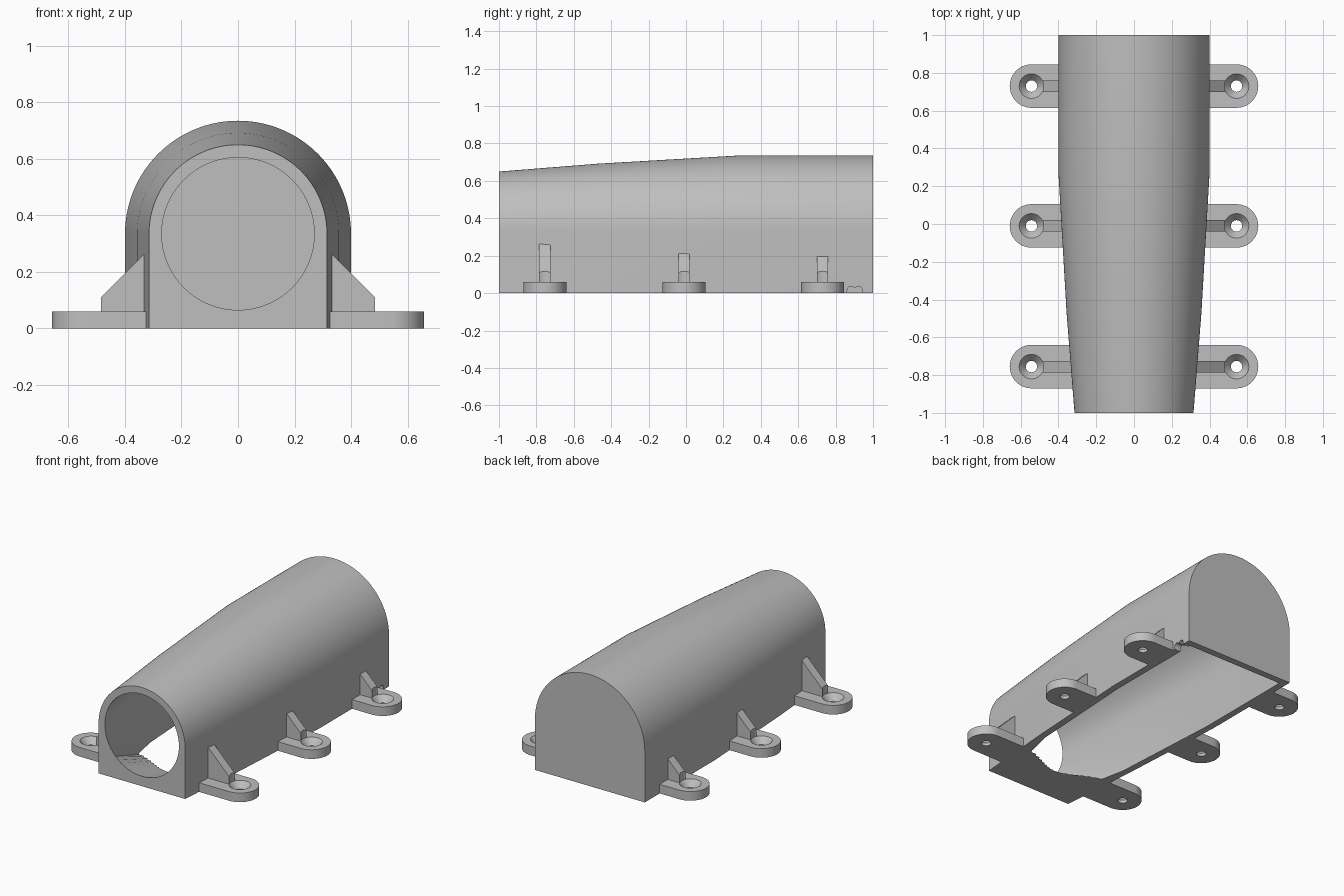
import bpy, bmesh, math
from mathutils import Vector

if "Cube" in bpy.data.objects:
    bpy.data.objects.remove(bpy.data.objects["Cube"])

grey = bpy.data.materials.new("light grey")
grey.use_nodes = True
COLOUR = (0.52, 0.52, 0.52, 1)
grey.diffuse_color = COLOUR
grey.node_tree.nodes["Principled BSDF"].inputs["Base Color"].default_value = COLOUR

AXIS = 0.335      # height of the arch centre
WALL = 0.045
STEPS = 64
STATIONS = [(-1, 0.315), (-0.47, 0.357), (0.27, 0.4), (1, 0.4)]


def loft(name, rings):
    """Closed solid skinned through rings of equal length."""
    bm = bmesh.new()
    rows = [[bm.verts.new(p) for p in ring] for ring in rings]
    n = len(rows[0])
    for a, b in zip(rows, rows[1:]):
        for i in range(n):
            j = (i + 1) % n
            bm.faces.new((a[i], a[j], b[j], b[i]))
    bm.faces.new(rows[0])
    bm.faces.new(rows[-1])
    bmesh.ops.recalc_face_normals(bm, faces=bm.faces)
    mesh = bpy.data.meshes.new(name)
    bm.to_mesh(mesh)
    bm.free()
    mesh.materials.append(grey)
    obj = bpy.data.objects.new(name, mesh)
    bpy.context.scene.collection.objects.link(obj)
    return obj


def cut(obj, cutters):
    """Subtract the cutters and bake the result."""
    for c in cutters:
        c.hide_render = True
        mod = obj.modifiers.new("cut", 'BOOLEAN')
        mod.operation, mod.solver, mod.object = 'DIFFERENCE', 'EXACT', c
    bpy.context.view_layer.update()
    graph = bpy.context.evaluated_depsgraph_get()
    baked = bpy.data.meshes.new_from_object(obj.evaluated_get(graph))
    obj.modifiers.clear()
    obj.data = baked


def smooth(obj):
    bpy.ops.object.select_all(action='DESELECT')
    obj.select_set(True)
    bpy.context.view_layer.objects.active = obj
    bpy.ops.object.shade_smooth_by_angle(angle=math.radians(25))


def half_width(y):
    for (y0, r0), (y1, r1) in zip(STATIONS, STATIONS[1:]):
        if y <= y1:
            return r0 + (r1 - r0) * (y - y0) / (y1 - y0)


def arch(y, r):
    pts = [(r, y, 0)]
    for i in range(STEPS + 1):
        a = math.pi * i / STEPS
        pts.append((r * math.cos(a), y, AXIS + r * math.sin(a)))
    return pts + [(-r, y, 0)]


def bore(y, r, round_bottom):
    """Round section, or an arch with a square lower half reaching below the base."""
    pts = []
    for i in range(STEPS):
        a = 2 * math.pi * i / STEPS
        c, s = math.cos(a), math.sin(a)
        x, z = r * c, r * s
        if s < -1e-6 and not round_bottom:
            m = max(abs(c), abs(s))
            x, z = r * c / m, (AXIS + 0.07) * s / m
        pts.append((x, y, AXIS + z))
    return pts


def disc(x, y, z, r):
    return [(x + r * math.cos(2 * math.pi * i / 40), y + r * math.sin(2 * math.pi * i / 40), z)
            for i in range(40)]


# Arched shell, hollow with a round front mouth and open base
shell = loft("arched_shell", [arch(y, r) for y, r in STATIONS])
mouth = 0.315 - WALL
cavity = loft("cavity_cutter", [
    bore(-1.05, mouth, True), bore(-1, mouth, True),
    bore(-0.47, 0.357 - WALL, False), bore(0.27, 0.4 - WALL, False),
    bore(1 - WALL, 0.4 - WALL, False)])
cutters = [cavity]

# Double wire notch in the left wall near the back
notch = []
for y, a0, a1 in ((0.922, 0, 150), (0.882, 30, 180)):
    for i in range(11):
        a = math.radians(a0 + (a1 - a0) * i / 10)
        notch.append((y + 0.02 * math.cos(a), 0.016 + 0.02 * math.sin(a)))
notch = [(0.942, -0.02)] + notch + [(0.862, -0.02)]
cutters.append(loft("notch_cutter", [[(x, y, z) for y, z in notch] for x in (0.34, 0.45)]))
cut(shell, cutters)
smooth(shell)
helpers = cutters

# Mounting tabs with countersunk holes and gusset ribs
HOLE_X, TAB_R, TAB_H = 0.543, 0.115, 0.06
for place, y in (("front", -0.755), ("middle", -0.01), ("back", 0.73)):
    for side, s in (("left", 1), ("right", -1)):
        inner = half_width(y) - 0.025
        outline = [(inner, y - TAB_R)]
        for i in range(25):
            a = math.pi * (i / 24 - 0.5)
            outline.append((HOLE_X + TAB_R * math.cos(a), y + TAB_R * math.sin(a)))
        outline.append((inner, y + TAB_R))
        tab = loft(f"{place}_{side}_tab", [[(s * px, py, z) for px, py in outline]
                                           for z in (0, TAB_H)])
        profile = [(inner, 0.03), (0.5, 0.03), (0.5, 0.095), (inner, 0.595 - inner)]
        rib = loft(f"{place}_{side}_rib", [[(s * px, y + d, pz) for px, pz in profile]
                                           for d in (-0.03, 0.03)])
        sink = loft("screw_cutter", [disc(s * HOLE_X, y, z, r) for z, r in
                                     ((-0.02, 0.03), (0.02, 0.03), (TAB_H, 0.065), (0.3, 0.065))])
        for part in (tab, rib):
            cut(part, [sink])
            smooth(part)
        helpers.append(sink)

for h in helpers:
    bpy.data.objects.remove(h)
